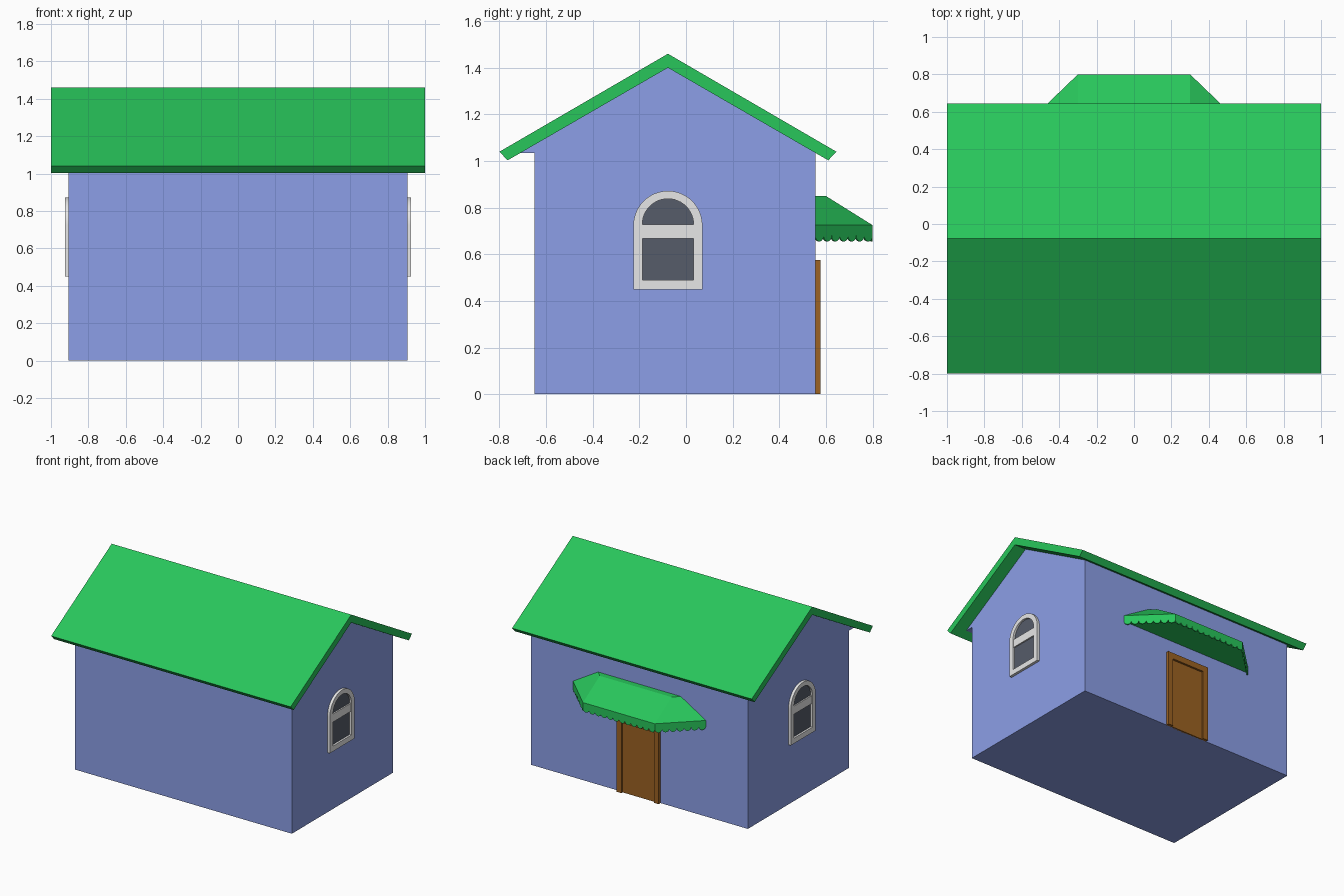
import bpy, bmesh, math
from mathutils import Vector

if "Cube" in bpy.data.objects:
    bpy.data.objects.remove(bpy.data.objects["Cube"])


def material(name, *srgb):
    col = [((c / 255 + 0.055) / 1.055) ** 2.4 for c in srgb] + [1]
    m = bpy.data.materials.new(name)
    m.use_nodes = True
    m.diffuse_color = col
    m.node_tree.nodes["Principled BSDF"].inputs["Base Color"].default_value = col
    return m


WALL = material("lavender blue wall", 141, 160, 233)
GREEN = material("green roof", 40, 198, 91)
FRAME = material("light grey frame", 231, 231, 231)
GLASS = material("dark glass", 86, 92, 106)
WOOD = material("brown wood", 156, 98, 34)


def prism(bm, points, offset):
    """Extrude a closed outline along an offset vector."""
    near = [bm.verts.new(p) for p in points]
    far = [bm.verts.new(Vector(p) + Vector(offset)) for p in points]
    bm.faces.new(near)
    bm.faces.new(far[::-1])
    for i in range(len(near)):
        j = (i + 1) % len(near)
        bm.faces.new((near[j], near[i], far[i], far[j]))


def finish(bm, name, mat, smooth=False):
    bmesh.ops.recalc_face_normals(bm, faces=bm.faces)
    mesh = bpy.data.meshes.new(name)
    bm.to_mesh(mesh)
    bm.free()
    mesh.materials.append(mat)
    ob = bpy.data.objects.new(name, mesh)
    bpy.context.collection.objects.link(ob)
    if smooth:
        bpy.ops.object.select_all(action='DESELECT')
        ob.select_set(True)
        bpy.context.view_layer.objects.active = ob
        bpy.ops.object.shade_smooth_by_angle(angle=math.radians(30))
    return ob


def side_prism(name, yz, x0, x1, mat, smooth=False):
    bm = bmesh.new()
    prism(bm, [(x0, y, z) for y, z in yz], (x1 - x0, 0, 0))
    return finish(bm, name, mat, smooth)


def box(name, x0, x1, y0, y1, z0, z1, mat):
    return side_prism(name, [(y0, z0), (y1, z0), (y1, z1), (y0, z1)], x0, x1, mat)


RIDGE = -0.0775          # y of the roof ridge
BACK = 0.555             # y of the back wall
END = 0.905              # x of the gable walls

# House body with gable; the front gable edge overhangs the wall a little
side_prism("house_body", [(-0.65, 0), (BACK, 0), (BACK, 1.035), (RIDGE, 1.4),
                          (2 * RIDGE - BACK, 1.035), (-0.65, 1.035)], -END, END, WALL)

# Roof: a chevron with square-cut eaves
half = [(0, 1.46), (0.7225, 1.04), (0.6875, 1.003), (0, 1.4)]
chevron = [(RIDGE + d, z) for d, z in half] + [(RIDGE - d, z) for d, z in half[2:0:-1]]
side_prism("roof", chevron, -1, 1, GREEN)


# Arched windows on both gable walls
def arch(r, spring, bottom, steps=24):
    pts = [(RIDGE + r * math.cos(math.pi * i / steps), spring + r * math.sin(math.pi * i / steps))
           for i in range(steps + 1)]
    return pts + [(RIDGE - r, bottom), (RIDGE + r, bottom)]


outer, inner = arch(0.148, 0.724, 0.45), arch(0.11, 0.728, 0.49)
for side, s in (("left", 1), ("right", -1)):
    bm = bmesh.new()
    loops = [[bm.verts.new((s * x, y, z)) for y, z in outline]
             for outline, x in ((outer, END), (outer, 0.925), (inner, 0.925), (inner, END))]
    n = len(outer)
    for a, b in zip(loops, loops[1:] + loops[:1]):
        for i in range(n):
            j = (i + 1) % n
            bm.faces.new((a[i], a[j], b[j], b[i]))
    finish(bm, f"window_frame_{side}", FRAME, True)
    side_prism(f"window_glass_{side}", inner, s * 0.9, s * 0.91, GLASS)
    box(f"window_crossbar_{side}", s * 0.9, s * 0.92, RIDGE - 0.112, RIDGE + 0.112,
        0.667, 0.728, FRAME)

# Door: surround and recessed panel
for side, s in (("left", 1), ("right", -1)):
    box(f"door_jamb_{side}", s * 0.135, s * 0.176, BACK, 0.577, 0, 0.575, WOOD)
box("door_lintel", -0.135, 0.135, BACK, 0.577, 0.53, 0.575, WOOD)
box("door_panel", -0.135, 0.135, BACK - 0.01, 0.562, 0, 0.53, WOOD)

# Awning: solid hood with a flat top and angled ends
rim = [(0.555, BACK), (0.3, 0.8), (-0.3, 0.8), (-0.555, BACK)]
top = [(0.345, BACK), (0.3, 0.6), (-0.3, 0.6), (-0.345, BACK)]
bm = bmesh.new()
rings = [[bm.verts.new((x, y, z)) for x, y in outline]
         for outline, z in ((rim, 0.68), (rim, 0.725), (top, 0.85))]
for a, b in zip(rings, rings[1:]):
    for i in range(4):
        j = (i + 1) % 4
        bm.faces.new((a[i], a[j], b[j], b[i]))
bm.faces.new(rings[0])
bm.faces.new(rings[-1])
finish(bm, "awning_hood", GREEN)

# Scalloped trim hanging from the awning rim
bm = bmesh.new()
for (a, b), count in zip(zip(rim, rim[1:]), (7, 12, 7)):
    p, q = Vector((*a, 0.68)), Vector((*b, 0.68))
    step = (q - p) / count
    inward = step.cross(Vector((0, 0, -1))).normalized() * 0.008
    if inward.y > 0:
        inward = -inward
    for k in range(count):
        mid = p + step * (k + 0.5)
        prism(bm, [mid + step * 0.5 * math.cos(t) - Vector((0, 0, 0.025 * math.sin(t)))
                   for t in (math.pi * i / 8 for i in range(9))], inward)
finish(bm, "awning_scallops", GREEN)
